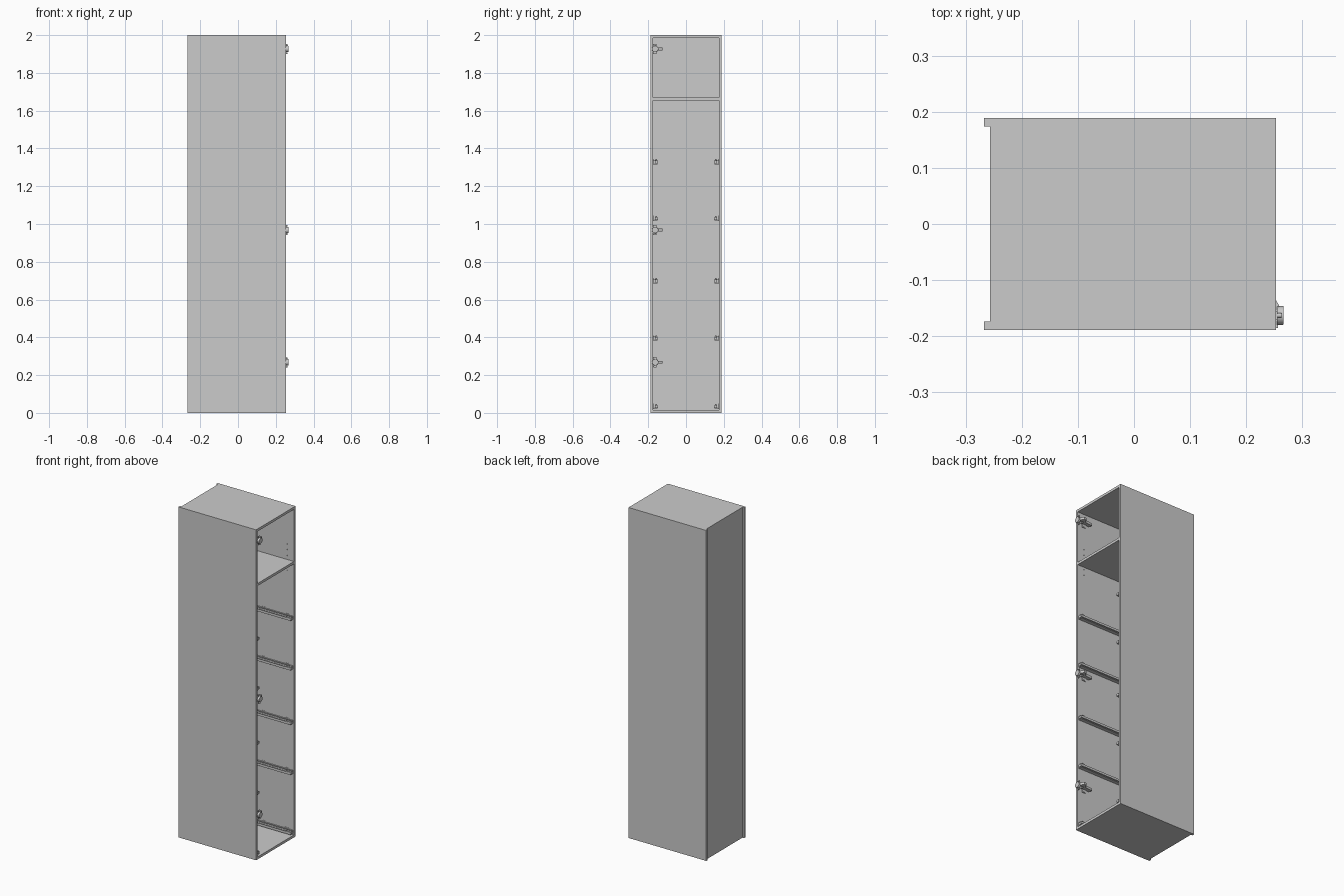
import bpy, bmesh, math
from mathutils import Matrix, Vector

if "Cube" in bpy.data.objects:
    bpy.data.objects.remove(bpy.data.objects["Cube"])

FRONT, BACK, HALF, T = 0.253, -0.267, 0.1885, 0.0145
INNER = HALF - T


def finish(name, bm, smooth=False):
    bmesh.ops.recalc_face_normals(bm, faces=bm.faces[:])
    me = bpy.data.meshes.new(name)
    bm.to_mesh(me)
    bm.free()
    ob = bpy.data.objects.new(name, me)
    bpy.context.collection.objects.link(ob)
    if smooth:
        bpy.ops.object.select_all(action='DESELECT')
        ob.select_set(True)
        bpy.context.view_layer.objects.active = ob
        bpy.ops.object.shade_smooth_by_angle(angle=math.radians(35))
    return ob


def add_box(bm, lo, hi):
    lo, hi = Vector(lo), Vector(hi)
    m = Matrix.Translation((lo + hi) / 2) @ Matrix.Diagonal((*(hi - lo), 1))
    bmesh.ops.create_cube(bm, size=1, matrix=m)


def add_cyl(bm, center, r, depth, axis, seg=20, r2=None):
    m = Matrix.Translation(center) @ Vector((0, 0, 1)).rotation_difference(Vector(axis)).to_matrix().to_4x4()
    bmesh.ops.create_cone(bm, cap_ends=True, segments=seg, radius1=r,
                          radius2=r if r2 is None else r2, depth=depth, matrix=m)


def add_profile(bm, pts, x0, x1):
    """Extrude a closed (y, z) profile along x."""
    face = bm.faces.new([bm.verts.new((x0, y, z)) for y, z in pts])
    ext = bmesh.ops.extrude_face_region(bm, geom=[face])
    verts = [v for v in ext['geom'] if isinstance(v, bmesh.types.BMVert)]
    bmesh.ops.translate(bm, verts=verts, vec=(x1 - x0, 0, 0))


def box(name, lo, hi):
    bm = bmesh.new()
    add_box(bm, lo, hi)
    return finish(name, bm)


# Carcass panels
sides = [box("side_panel_left", (BACK, -HALF, 0), (FRONT, -INNER, 2)),
         box("side_panel_right", (BACK, INNER, 0), (FRONT, HALF, 2))]
for name, z0, z1 in (("bottom_panel", 0, 0.015), ("fixed_shelf", 1.655, 1.67), ("top_panel", 1.985, 2)):
    box(name, (-0.25, -INNER, z0), (FRONT, INNER, z1))
box("back_panel", (-0.257, -INNER, 0), (-0.25, INNER, 2))

# Shelf peg holes in both side panels
bm = bmesh.new()
for s in (-1, 1):
    for x in (-0.17, 0.208):
        for z in (1.605, 1.64, 1.695, 1.73, 1.765):
            add_cyl(bm, (x, s * INNER, z), 0.0028, 0.018, (0, 1, 0), 12)
cutter = finish("peg_hole_cutter", bm)
cutter.hide_render = True
cutter.hide_set(True)
for side in sides:
    mod = side.modifiers.new("peg_holes", 'BOOLEAN')
    mod.operation = 'DIFFERENCE'
    mod.object = cutter
    mod.solver = 'EXACT'

# Drawer runners: wall channel, sliding channel, front catch and mounting screws
bm = bmesh.new()
add_profile(bm, [(-INNER, -0.014), (-0.152, -0.014), (-0.152, -0.012), (-0.172, -0.012),
                 (-0.172, 0.006), (-0.165, 0.006), (-0.165, 0.008), (-INNER, 0.008)], -0.2, 0.245)
add_profile(bm, [(-0.168, -0.009), (-0.147, -0.009), (-0.147, 0.004), (-0.149, 0.004),
                 (-0.149, -0.007), (-0.166, -0.007), (-0.166, 0.002), (-0.168, 0.002)], -0.195, 0.247)
add_box(bm, (0.215, -0.164, -0.007), (0.247, -0.152, 0.006))
add_box(bm, (0.222, -0.161, 0.006), (0.236, -0.154, 0.013))
add_box(bm, (-0.195, -0.164, -0.007), (-0.175, -0.152, 0.008))
for x in (-0.14, 0.05, 0.205):
    add_box(bm, (x - 0.012, -INNER, 0.007), (x + 0.012, -0.1725, 0.014))
    add_cyl(bm, (x, -0.172, 0.010), 0.003, 0.002, (0, 1, 0), 12)
runner = finish("drawer_runner_left_1", bm)
bm = bmesh.new()
bm.from_mesh(runner.data)
bmesh.ops.scale(bm, vec=(1, -1, 1), verts=bm.verts[:])
mirrored = finish("drawer_runner_right_1", bm)
for i, z in enumerate((0.035, 0.397, 0.70, 1.03, 1.33)):
    for ob, side in ((runner, "left"), (mirrored, "right")):
        ob2 = ob
        if i:
            ob2 = bpy.data.objects.new(f"drawer_runner_{side}_{i + 1}", ob.data)
            bpy.context.collection.objects.link(ob2)
        ob2.location.z = z

# Concealed door hinges: cup, flange, arm and mounting plate
bm = bmesh.new()
CY = -0.163
add_cyl(bm, (0.2605, CY, 0), 0.0175, 0.012, (1, 0, 0), 28, 0.0165)
add_box(bm, (0.2535, CY - 0.008, -0.027), (0.2555, CY + 0.008, 0.027))
for s in (-1, 1):
    add_cyl(bm, (0.2535, CY, s * 0.0225), 0.004, 0.003, (1, 0, 0), 14)
    add_cyl(bm, (0.259, CY, s * 0.0225), 0.004, 0.008, (1, 0, 0), 14)
    add_cyl(bm, (0.21, -0.170, s * 0.018), 0.0055, 0.004, (0, 1, 0), 14)
add_box(bm, (0.198, -INNER, -0.026), (0.222, -0.170, 0.026))
add_box(bm, (0.175, -INNER, -0.007), (0.235, -0.164, 0.007))
arm = [(0.17, -0.164), (0.17, -0.152), (0.215, -0.148), (0.232, -0.126), (0.246, -0.124),
       (0.258, -0.144), (0.258, -0.158), (0.246, -0.156), (0.236, -0.146), (0.226, -0.164)]
face = bm.faces.new([bm.verts.new((x, y, -0.0075)) for x, y in arm])
ext = bmesh.ops.extrude_face_region(bm, geom=[face])
bmesh.ops.translate(bm, vec=(0, 0, 0.015),
                    verts=[v for v in ext['geom'] if isinstance(v, bmesh.types.BMVert)])
add_cyl(bm, (0.195, -0.151, 0), 0.004, 0.003, (0, 1, 0), 14)
add_box(bm, (0.243, -0.185, -0.004), (0.257, -0.160, 0.004))
hinge = finish("door_hinge_1", bm, smooth=True)
hinge.location.z = 0.268
for i, z in enumerate((0.968, 1.927)):
    ob = bpy.data.objects.new(f"door_hinge_{i + 2}", hinge.data)
    bpy.context.collection.objects.link(ob)
    ob.location.z = z
